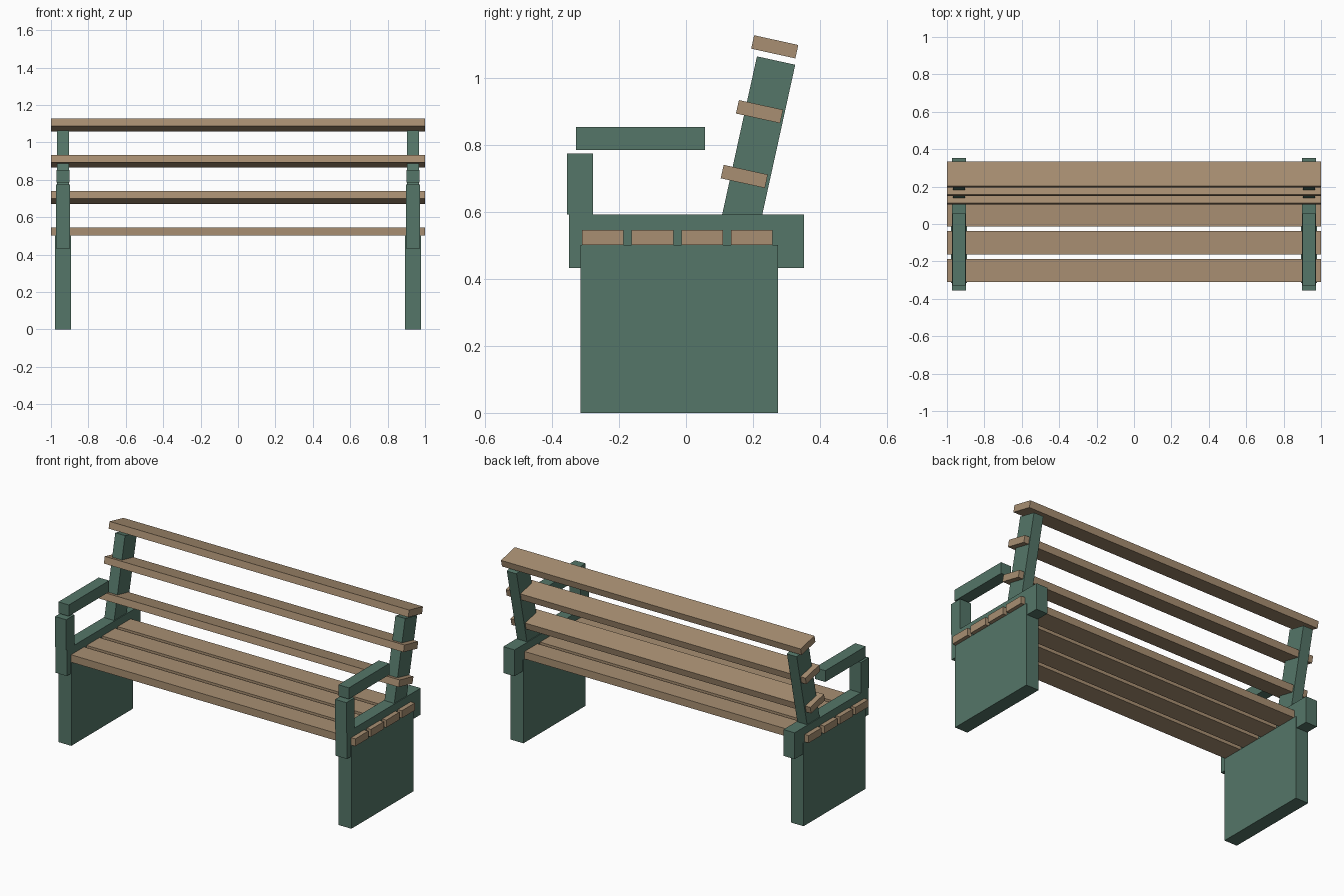
import bpy
from math import radians
from mathutils import Matrix, Vector

cube = bpy.data.objects.get("Cube")
if cube:
    bpy.data.objects.remove(cube, do_unlink=True)


def make_material(name, rgb):
    mat = bpy.data.materials.new(name)
    mat.use_nodes = True
    color = (*rgb, 1.0)
    mat.diffuse_color = color
    mat.node_tree.nodes["Principled BSDF"].inputs["Base Color"].default_value = color
    return mat


GREEN = make_material("green_paint", (0.089, 0.181, 0.138))
WOOD = make_material("tan_wood", (0.392, 0.275, 0.168))
LEAN = radians(-12.4)      # backrest leans towards +y
SIDE_X = 0.935             # centre of each end frame


def box(name, center, size, mat, tilt=0.0):
    bpy.ops.mesh.primitive_cube_add(size=1)
    obj = bpy.context.object
    obj.name = name
    obj.data.transform(Matrix.Diagonal((*size, 1)))
    obj.location = center
    obj.rotation_euler.x = tilt
    obj.data.materials.append(mat)
    return obj


def side_box(name, x, width, y0, y1, z0, z1):
    return box(name, (x, (y0 + y1) / 2, (z0 + z1) / 2),
               (width, y1 - y0, z1 - z0), GREEN)


# End frames
for side, x in (("left", SIDE_X), ("right", -SIDE_X)):
    side_box(side + "_leg_panel", x, 0.085, -0.315, 0.275, 0, 0.502)
    side_box(side + "_seat_rail", x, 0.075, -0.35, 0.353, 0.433, 0.592)
    side_box(side + "_arm_post", x, 0.075, -0.356, -0.278, 0.592, 0.775)
    side_box(side + "_armrest", x, 0.07, -0.328, 0.057, 0.785, 0.853)
    # Leaning back post, its foot sunk into the rail
    length = 0.56
    top = Vector((x, 0.269, 1.052))
    axis = Matrix.Rotation(LEAN, 3, "X") @ Vector((0, 0, 1))
    box(side + "_back_post", top - axis * length / 2,
        (0.065, 0.117, length), GREEN, LEAN)

# Seat slats
for i in range(4):
    box(f"seat_slat_{i + 1}", (0, -0.248 + 0.148 * i, 0.524),
        (2, 0.124, 0.045), WOOD)

# Backrest slats
for i in range(3):
    box(f"back_slat_{i + 1}", (0, 0.174 + 0.0455 * i, 0.706 + 0.1935 * i),
        (2, 0.135, 0.041), WOOD, LEAN)
